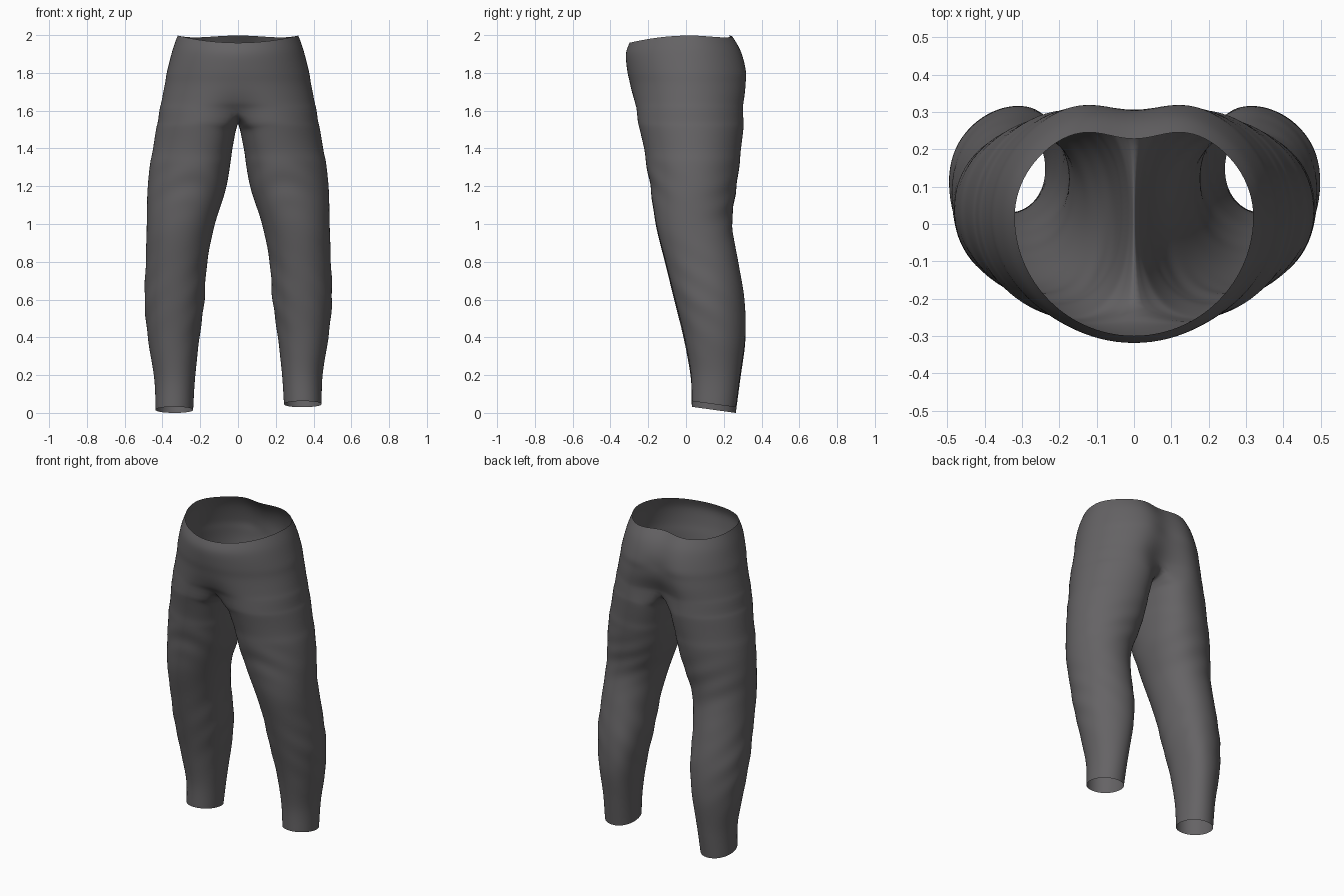
import bpy, bmesh
from math import sin, cos, pi, radians, exp, copysign

if "Cube" in bpy.data.objects:
    bpy.data.objects.remove(bpy.data.objects["Cube"])

M, K = 25, 11            # outer arc points, crotch seam points (36 per leg ring)

# pelvis: z, half width, front y, back y, front crease, back crease, roundness
PELVIS = [(1.998, .320, -.300, .284, .00, .058, 1.0),
          (1.93, .345, -.318, .318, .00, .045, 1.0),
          (1.85, .366, -.317, .342, .00, .042, 1.0),
          (1.76, .388, -.307, .360, .005, .060, 1.0),
          (1.68, .404, -.300, .360, .02, .085, .98),
          (1.61, .418, -.294, .350, .06, .13, .96)]
# leg: z, inner x, outer x, front y, back y
LEG = [(1.54, .006, .434, -.262, .315),
       (1.40, .030, .457, -.227, .297),
       (1.20, .062, .480, -.190, .268),
       (1.00, .125, .485, -.160, .245),
       (.80, .165, .491, -.110, .277),
       (.60, .180, .497, -.060, .310),
       (.40, .208, .478, -.010, .315),
       (.20, .230, .446, .025, .287),
       (.04, .240, .440, .030, .264)]


def smooth_rows(keys, steps):
    """Catmull-Rom interpolation through the key sections."""
    rows, n = [], len(keys)
    for i in range(n - 1):
        a, b, c, d = keys[max(i - 1, 0)], keys[i], keys[i + 1], keys[min(i + 2, n - 1)]
        for s in range(steps):
            t = s / steps
            rows.append([.5 * (2 * q + (r - p) * t + (2 * p - 5 * q + 4 * r - u) * t * t
                               + (3 * q - p - 3 * r + u) * t ** 3)
                         for p, q, r, u in zip(a, b, c, d)])
    return rows + [list(keys[-1])]


def power(v, p):
    return copysign(abs(v) ** p, v)


def bump(v, centre, width):
    return exp(-((v - centre) / width) ** 2)


def pelvis_ring(row):
    z, w, yf, yb, df, db, p = row
    pts = []
    for i in range(M):
        a = radians((i - 12) * 7.5)
        s = power(sin(a), p)
        x = 0 if i in (0, M - 1) else w * power(cos(a), p)
        y = .02 + (s * (.02 - yf) if s < 0 else s * (yb - .02))
        y += df * bump(x, 0, .085) if s < 0 else -db * bump(x, 0, .11)
        rim = max(0, (z - 1.85) / .145)          # waistline dips at the front
        dz = -.038 * rim * (max(0, -s) ** 4) - .010 * rim * sin(2 * a) ** 2
        pts.append((x, y, z + dz))
    return pts


def leg_ring(row, side):
    z, xi, xo, yf, yb = row
    cx, cy, rx, ry = (xi + xo) / 2, (yf + yb) / 2, (xo - xi) / 2, (yb - yf) / 2
    low = 1 - z / 1.54
    skew = .05 * min(1, max(0, (z - .95) / .5))  # thigh is fullest near the middle
    calf = .03 * bump(z, .5, .3)                 # calf is fullest on the inside
    pts = []
    for i in range(M + K):
        a = radians((i - 12) * 10)
        c, s = cos(a), sin(a)
        # cloth folds: behind the knee, on the front thigh and along the shin
        f = .004 * max(0, s) * bump(z, 1.12, .15) * sin(50 * z + 5 * c * side)
        f += .004 * max(0, -s) * bump(z, 1.22, .11) * sin(40 * z + 7 * c * c)
        f += .003 * bump(z, .62, .22) * sin(38 * z + 5 * a) * abs(c)
        x = cx + (rx + f) * power(c, .96) - skew * s * s - calf * max(0, s) ** 2
        y = cy + (ry + f) * power(s, .96)
        zz = z - .03 * max(0, -c) * max(0, (z - 1.3) / .24)
        zz -= .16 * (y - .15) * max(0, 1 - z / .3)      # sloping hem
        zz += (.006 if side > 0 else -.025) * low
        pts.append((max(.008, x) + .003 * side * low, y, zz))
    return pts


def build_half(bm, side):
    def add(pts):
        return [bm.verts.new((side * x, y, z)) for x, y, z in pts]

    def bridge(r0, r1, closed):
        n = len(r0)
        for i in range(n if closed else n - 1):
            j = (i + 1) % n
            q = [r0[i], r1[i], r1[j], r0[j]]
            bm.faces.new(q if side > 0 else q[::-1])

    # half of the pelvis
    rings = [pelvis_ring(r) for r in smooth_rows(PELVIS, 3)]
    prev = add(rings[0])
    for r in rings[1:]:
        cur = add(r)
        bridge(prev, cur, False)
        prev = cur
    # crotch seam closes the last pelvis ring into a leg opening
    yf, yb = rings[-1][0][1], rings[-1][-1][1]
    seam = []
    for k in range(1, K + 1):
        t = k / (K + 1)
        seam.append((0, yb + (yf - yb) * t, 1.61 - .073 * sin(pi * t) ** .6))
    prev = prev + add(seam)
    # leg tube down to the hem
    for r in smooth_rows(LEG, 6):
        cur = add(leg_ring(r, side))
        bridge(prev, cur, True)
        prev = cur


bm = bmesh.new()
for side in (1, -1):
    build_half(bm, side)
bmesh.ops.remove_doubles(bm, verts=bm.verts, dist=.0005)
# relax the join between pelvis and thighs
join = [v for v in bm.verts if 1.36 < v.co.z < 1.76]
for _ in range(5):
    bmesh.ops.smooth_vert(bm, verts=join, factor=.5, use_axis_x=True,
                          use_axis_y=True, use_axis_z=False)
bmesh.ops.recalc_face_normals(bm, faces=bm.faces)
mesh = bpy.data.meshes.new("trousers")
bm.to_mesh(mesh)
bm.free()
mesh.polygons.foreach_set("use_smooth", [True] * len(mesh.polygons))

trousers = bpy.data.objects.new("trousers", mesh)
bpy.context.collection.objects.link(trousers)
sub = trousers.modifiers.new("smooth", 'SUBSURF')
sub.levels = sub.render_levels = 1

# dark grey cloth
cloth = bpy.data.materials.new("cloth")
cloth.diffuse_color = (.13, .125, .13, 1)
cloth.use_nodes = True
cloth.node_tree.nodes["Principled BSDF"].inputs["Base Color"].default_value = cloth.diffuse_color
mesh.materials.append(cloth)
